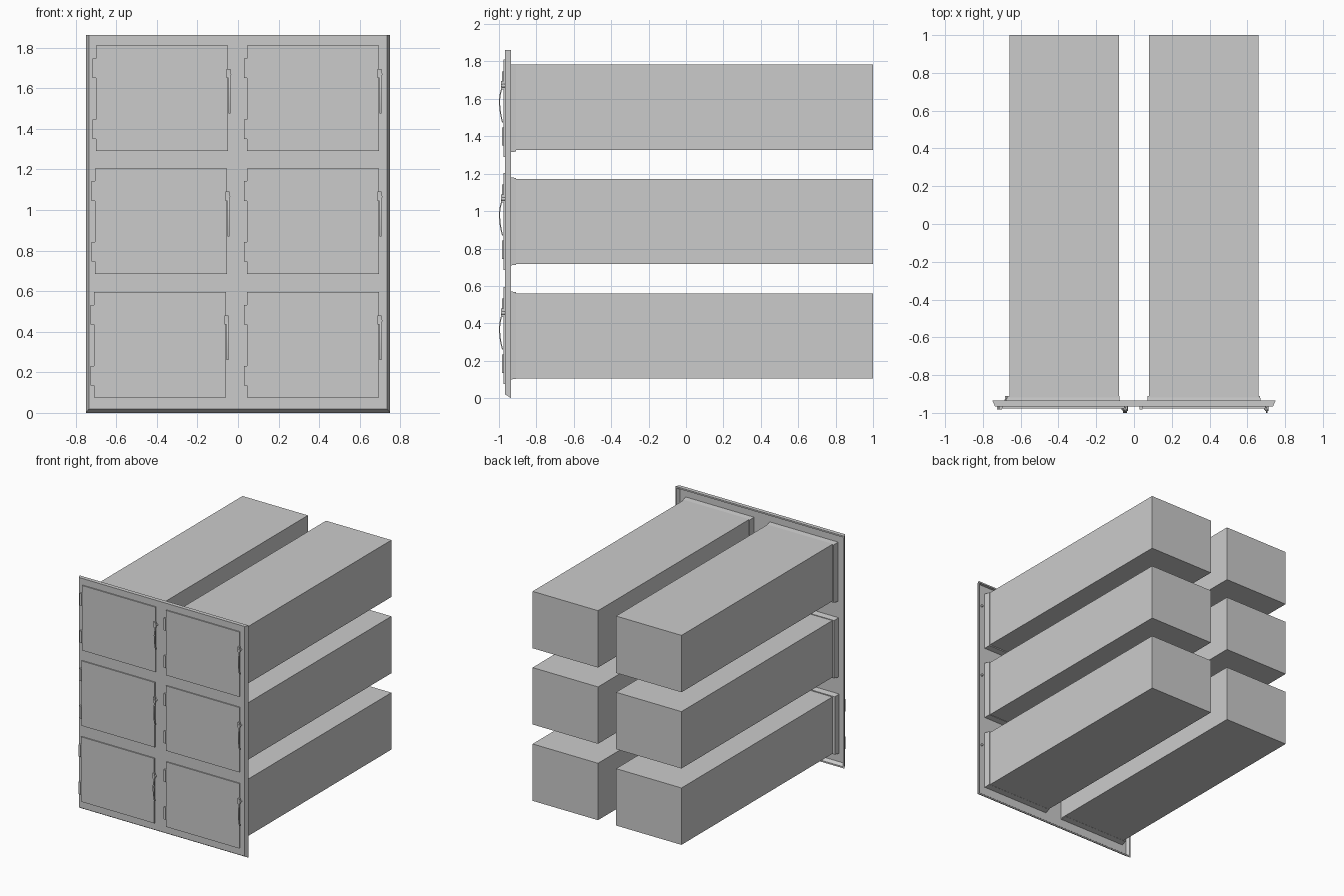
import bpy, bmesh, math

if "Cube" in bpy.data.objects:
    bpy.data.objects.remove(bpy.data.objects["Cube"])


def loft(name, rings, smooth=False):
    """Skin equal-length closed rings of points and cap both ends."""
    bm = bmesh.new()
    vs = [[bm.verts.new(p) for p in r] for r in rings]
    n = len(vs[0])
    for a, b in zip(vs, vs[1:]):
        for i in range(n):
            j = (i + 1) % n
            bm.faces.new((a[i], a[j], b[j], b[i]))
    bm.faces.new(vs[0])
    bm.faces.new(vs[-1])
    bmesh.ops.recalc_face_normals(bm, faces=bm.faces)
    me = bpy.data.meshes.new(name)
    bm.to_mesh(me)
    bm.free()
    ob = bpy.data.objects.new(name, me)
    bpy.context.collection.objects.link(ob)
    if smooth:
        bpy.context.view_layer.objects.active = ob
        bpy.ops.object.select_all(action='DESELECT')
        ob.select_set(True)
        bpy.ops.object.shade_smooth_by_angle(angle=math.radians(35))
    return ob


def rect(x0, x1, z0, z1, y):
    return [(x0, y, z0), (x1, y, z0), (x1, y, z1), (x0, y, z1)]


def box(name, x0, x1, y0, y1, z0, z1):
    return loft(name, [rect(x0, x1, z0, z1, y) for y in (y0, y1)])


def disc(x, z, r, y, n=12):
    return [(x + r * math.cos(t * math.tau / n), y, z + r * math.sin(t * math.tau / n))
            for t in range(n)]


# Front panel: shallow tray with chamfered sides and bottom, open at the back
loft("front_panel", [
    rect(-0.725, 0.725, 0.03, 1.85, -0.958),
    rect(-0.738, 0.738, 0.012, 1.85, -0.935),
    rect(-0.75, 0.75, 0.0, 1.862, -0.935),
    rect(-0.735, 0.735, 0.02, 1.862, -0.967)])

# Handle side profile: (height above door bottom, y)
GRIP = [(0.185, -0.981), (0.205, -0.986), (0.235, -0.992), (0.27, -0.996),
        (0.305, -0.997), (0.335, -0.993), (0.36, -0.987), (0.385, -0.984),
        (0.405, -0.987)]

# Rows: door bottom, drawer bottom, left door edge
ROWS = [("top", 1.29, 1.327, -0.70), ("middle", 0.685, 0.716, -0.705),
        ("bottom", 0.075, 0.104, -0.71)]

for row, dz, bz, left in ROWS:
    for side, dx, bx in (("left", left, -0.66), ("right", 0.045, 0.08)):
        tag = f"{row}_{side}"
        # Long storage chamber
        box("chamber_" + tag, bx, bx + 0.58, -0.96, 1.0, bz, bz + 0.456)
        # Slightly tapered collar joining chamber to panel
        loft("collar_" + tag, [
            rect(dx + 0.022, dx + 0.628, dz + 0.022, dz + 0.498, -0.96),
            rect(dx + 0.025, dx + 0.625, dz + 0.025, dz + 0.495, -0.935),
            rect(dx + 0.028, dx + 0.622, dz + 0.028, dz + 0.492, -0.91)])
        # Door
        box("door_" + tag, dx, dx + 0.65, -0.976, -0.962, dz, dz + 0.52)
        # Hinges
        for k, h in enumerate((0.06, 0.36)):
            box(f"hinge_{k}_{tag}", dx - 0.016, dx + 0.001, -0.983, -0.962,
                dz + h, dz + h + 0.097)
        # Handle grip
        hx = dx + 0.658
        loft("handle_" + tag, [
            [(hx - 0.005, y - 0.003, dz + z), (hx + 0.005, y - 0.003, dz + z),
             (hx + 0.005, y + 0.003, dz + z), (hx - 0.005, y + 0.003, dz + z)]
            for z, y in GRIP], True)
        # Latch plate and pivot shaft through the panel
        box("latch_plate_" + tag, dx + 0.643, hx, -0.986, -0.97, dz + 0.36, dz + 0.405)
        loft("latch_shaft_" + tag,
             [disc(hx, dz + 0.38, 0.009, y) for y in (-0.99, -0.945)], True)
